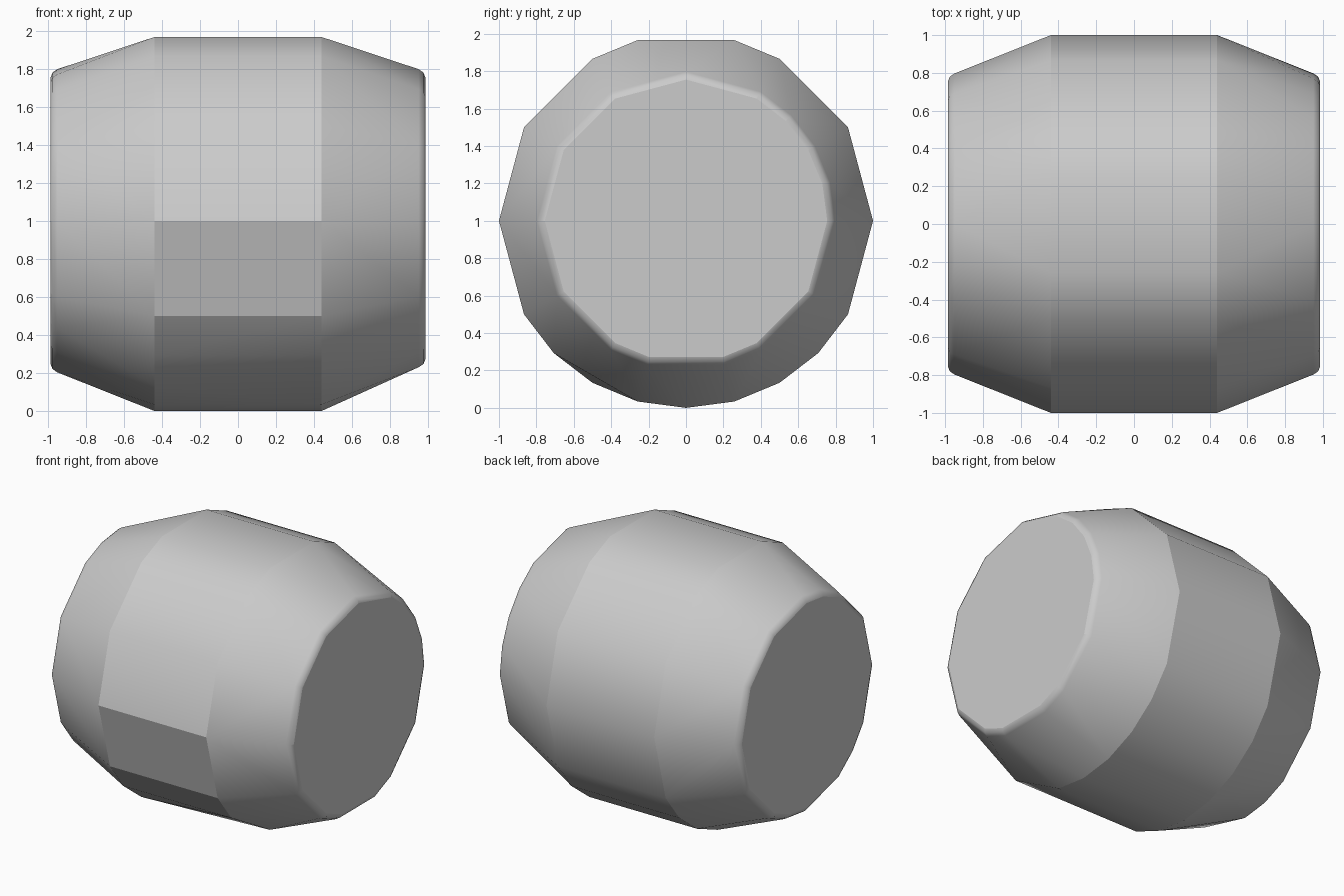
import bpy, bmesh
from math import sin, cos, radians

if "Cube" in bpy.data.objects:
    bpy.data.objects.remove(bpy.data.objects["Cube"])

# Spoke angles (degrees) kept on each ring; the body runs along x
mid = [0, 30, 60, 75, 105, 120, 150, 180, 210, 225, 240, 255, 270, 285, 300, 315, 330]
near_mid = [a for a in mid if a != 240]
right_cap = [0, 15, 30, 45, 60, 90, 120, 150, 180, 210, 240, 255, 285, 300, 330]
left_cap = [0, 30, 60, 90, 105, 120, 150, 180, 210, 225, 240, 270, 285, 300, 330]
end_profile = [(0.95, 0.797), (0.975, 0.78), (0.985, 0.755)]

rings = [(-0.44, 1.0, mid), (0.44, 1.0, near_mid)]
for x, r in end_profile:
    rings += [(x, r, right_cap), (-x, r, left_cap)]

# Barrel body skinned over the rings
bm = bmesh.new()
for x, r, angles in rings:
    for a in angles:
        bm.verts.new((x, r * cos(radians(a)), 1 + r * sin(radians(a))))
bmesh.ops.convex_hull(bm, input=bm.verts[:])
bmesh.ops.dissolve_limit(bm, angle_limit=radians(0.5), verts=bm.verts[:], edges=bm.edges[:])
bmesh.ops.recalc_face_normals(bm, faces=bm.faces[:])

# Smooth sides, with crisp cap rims, shoulders and front facet
for f in bm.faces:
    f.smooth = True
for e in bm.edges:
    a, b = (v.co for v in e.verts)
    same_ring = abs(a.x - b.x) < 0.01
    shoulder = same_ring and abs(abs(a.x) - 0.44) < 0.01
    cap = same_ring and abs(a.x) > 0.98
    front_facet = abs(a.x + b.x) < 0.01 and a.y < -0.8 and a.z < 1.1
    e.smooth = not (shoulder or cap or front_facet)

mesh = bpy.data.meshes.new("barrel_body")
bm.to_mesh(mesh)
bm.free()
bpy.context.collection.objects.link(bpy.data.objects.new("barrel_body", mesh))
